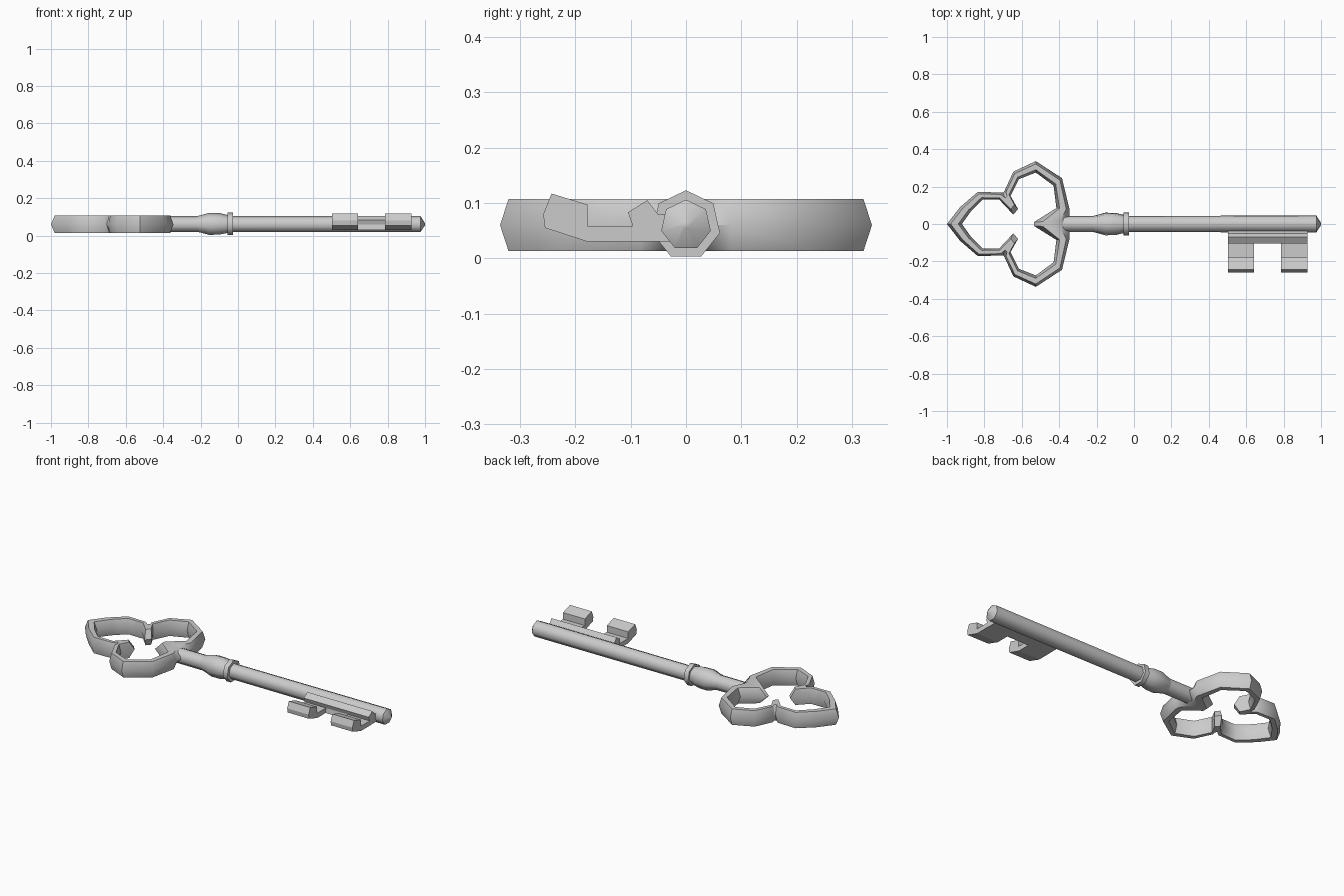
import bpy, bmesh, math

if "Cube" in bpy.data.objects:
    bpy.data.objects.remove(bpy.data.objects["Cube"])

ZC = 0.06  # mid height of the key


def finish(name, bm, angle=None):
    bmesh.ops.remove_doubles(bm, verts=bm.verts, dist=0.0005)
    bmesh.ops.recalc_face_normals(bm, faces=bm.faces)
    me = bpy.data.meshes.new(name)
    bm.to_mesh(me)
    bm.free()
    ob = bpy.data.objects.new(name, me)
    bpy.context.collection.objects.link(ob)
    if angle:
        bpy.ops.object.select_all(action='DESELECT')
        bpy.context.view_layer.objects.active = ob
        ob.select_set(True)
        bpy.ops.object.shade_smooth_by_angle(angle=math.radians(angle))
    return ob


def skin(bm, rings, closed):
    n = len(rings[0])
    pairs = list(zip(rings, rings[1:]))
    if closed:
        pairs.append((rings[-1], rings[0]))
    for a, b in pairs:
        for i in range(n):
            j = (i + 1) % n
            bm.faces.new((a[i], a[j], b[j], b[i]))


def lathe(name, profile, sides=7):
    """Seven-sided turning around the x axis; profile is (x, radius)."""
    bm = bmesh.new()
    rings = []
    for x, r in profile:
        rings.append([bm.verts.new((x, r * math.sin(2 * math.pi * i / sides),
                                    ZC + r * math.cos(2 * math.pi * i / sides)))
                      for i in range(sides)])
    skin(bm, rings, False)
    bm.faces.new(rings[0])
    bm.faces.new(rings[-1])
    return finish(name, bm, 55)


def extrude_x(name, outline, x0, x1):
    bm = bmesh.new()
    rings = [[bm.verts.new((x, y, z)) for y, z in outline] for x in (x0, x1)]
    skin(bm, rings, False)
    for r in rings:
        bm.faces.new(r)
    return finish(name, bm)


# Trefoil bow: (outer point, inner point) stations for one half
half = [
    ((-1.00, 0.0), (-0.92, 0.0)),
    ((-0.93, 0.09), (-0.87, 0.07)),
    ((-0.835, 0.172), (-0.81, 0.13)),
    ((-0.71, 0.168), (-0.72, 0.13)),
    ((-0.702, 0.168), (-0.645, 0.05)),
    ((-0.698, 0.17), (-0.62, 0.08)),
    ((-0.692, 0.178), (-0.66, 0.15)),
    ((-0.645, 0.28), (-0.615, 0.24)),
    ((-0.525, 0.336), (-0.525, 0.275)),
    ((-0.385, 0.245), (-0.43, 0.205)),
    ((-0.345, 0.08), (-0.415, 0.085)),
    ((-0.345, 0.02), (-0.535, 0.01)),
]
stations = half + [((o[0], -o[1]), (i[0], -i[1])) for o, i in reversed(half[1:])]
bm = bmesh.new()
rings = []
for o, i in stations:
    section = ((0, 0), (0.25, 0.047), (0.75, 0.047), (1, 0), (0.75, -0.047), (0.25, -0.047))
    rings.append([bm.verts.new((o[0] + t * (i[0] - o[0]), o[1] + t * (i[1] - o[1]), ZC + h))
                  for t, h in section])
skin(bm, rings, True)
finish("bow", bm, 50)

# Shaft, swelling and collar
lathe("shaft", [(-0.38, 0.044), (0.975, 0.046), (1.0, 0.006)])
lathe("shaft_swelling", [(-0.22, 0.044), (-0.195, 0.05), (-0.155, 0.062),
                         (-0.10, 0.061), (-0.05, 0.049)])
lathe("collar", [(-0.056, 0.063), (-0.028, 0.063)])

# Bit: long hooked rail plus two teeth
rail = [(-0.02, 0.03), (-0.10, 0.03), (-0.096, 0.058), (-0.105, 0.083),
        (-0.07, 0.105), (-0.05, 0.079), (-0.02, 0.079)]
tooth = [(-0.09, 0.03), (-0.178, 0.03), (-0.255, 0.055), (-0.258, 0.08),
         (-0.243, 0.117), (-0.178, 0.097), (-0.178, 0.058), (-0.09, 0.058)]
extrude_x("bit_rail", rail, 0.503, 0.927)
for k, (a, b) in enumerate(((0.502, 0.642), (0.786, 0.928))):
    extrude_x("bit_tooth_%d" % (k + 1), tooth, a, b)
